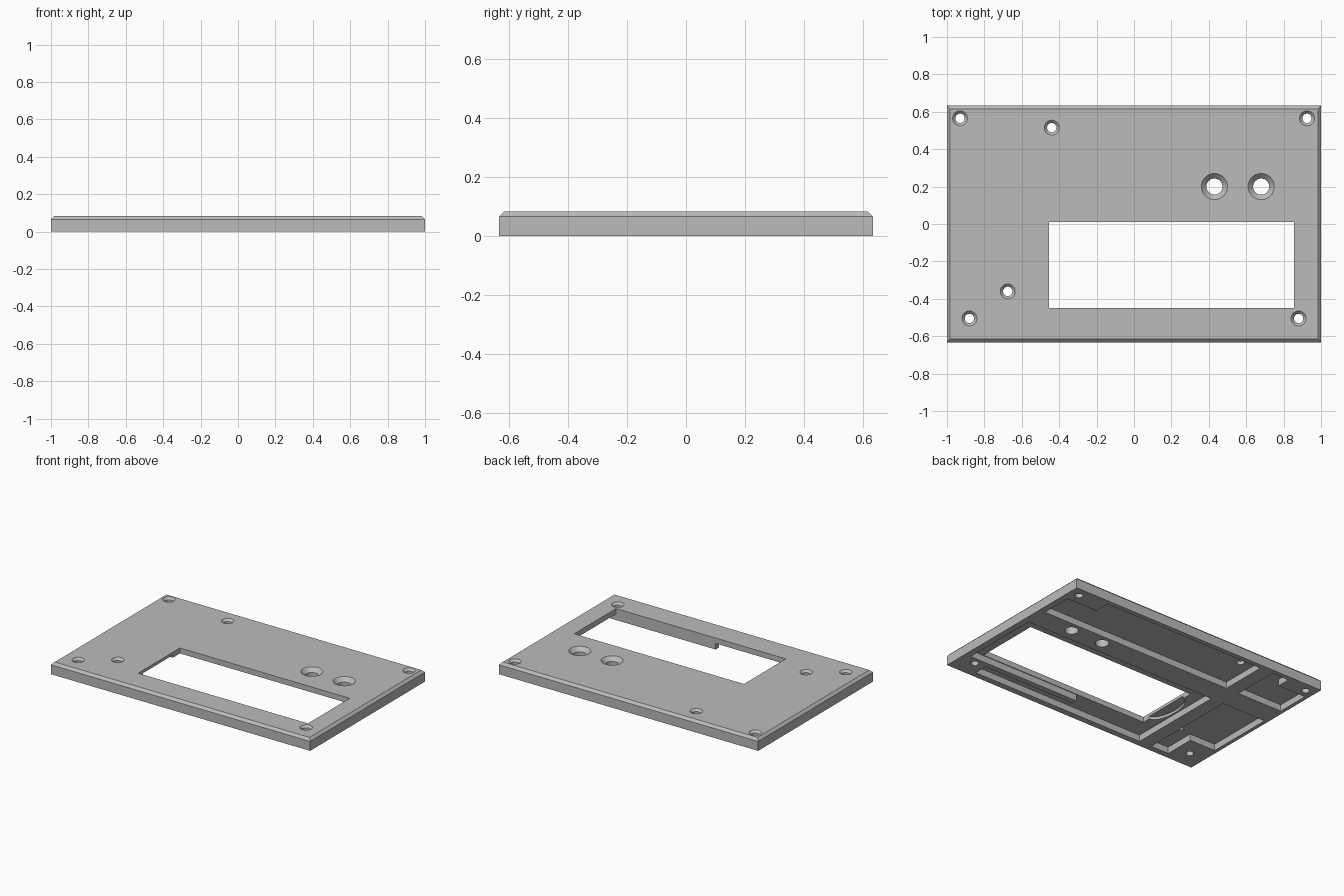
import bpy, bmesh, math

cube = bpy.data.objects.get("Cube")
if cube:
    bpy.data.objects.remove(cube, do_unlink=True)

HALF_X, HALF_Y, TOP, BEVEL, FLOOR = 1.0, 0.633, 0.083, 0.017, 0.045

grey = bpy.data.materials.new("plain_grey")
grey.use_nodes = True
colour = (0.5, 0.5, 0.5, 1)
grey.diffuse_color = colour
grey.node_tree.nodes["Principled BSDF"].inputs["Base Color"].default_value = colour


def loft(name, rings):
    """Closed solid through matching rings of 3D points, bottom to top."""
    bm = bmesh.new()
    loops = [[bm.verts.new(p) for p in ring] for ring in rings]
    n = len(loops[0])
    for low, high in zip(loops, loops[1:]):
        for i in range(n):
            j = (i + 1) % n
            bm.faces.new((low[i], low[j], high[j], high[i]))
    bm.faces.new(loops[0][::-1])
    bm.faces.new(loops[-1])
    bmesh.ops.recalc_face_normals(bm, faces=bm.faces)
    mesh = bpy.data.meshes.new(name)
    bm.to_mesh(mesh)
    bm.free()
    mesh.materials.append(grey)
    obj = bpy.data.objects.new(name, mesh)
    bpy.context.collection.objects.link(obj)
    return obj


def rect(x0, x1, y0, y1):
    return [(x0, y0), (x1, y0), (x1, y1), (x0, y1)]


def oval(x, y, rx, ry, n=40):
    return [(x + rx * math.cos(math.tau * i / n), y + ry * math.sin(math.tau * i / n))
            for i in range(n)]


def prism(name, outline, z0, z1):
    return loft(name, [[(x, y, z) for x, y in outline] for z in (z0, z1)])


def cut(target, cutter):
    cutter.hide_render = True
    mod = target.modifiers.new("cut", "BOOLEAN")
    mod.operation, mod.solver, mod.object = "DIFFERENCE", "EXACT", cutter
    bpy.context.view_layer.objects.active = target
    bpy.ops.object.modifier_apply(modifier=mod.name)
    bpy.data.objects.remove(cutter, do_unlink=True)


# Panel body with a chamfered top edge
panel = loft("cover_panel", [
    [(x, y, z) for x, y in rect(-HALF_X + d, HALF_X - d, -HALF_Y + d, HALF_Y - d)]
    for z, d in ((0, 0), (TOP - BEVEL, 0), (TOP, BEVEL))])

# Underside pockets, each notched around its screw bosses
pockets = {
    "back_pocket": [(-.53, .27), (.955, .27), (.955, .49), (.72, .49), (.72, .6), (-.53, .6)],
    "back_corner_pocket": [(-.975, .27), (-.63, .27), (-.63, .6), (-.76, .6), (-.76, .505),
                           (-.975, .505)],
    "side_pocket": [(-.775, -.59), (-.637, -.59), (-.637, .11), (-.975, .11),
                    (-.975, -.375), (-.775, -.375)],
    # Window pocket leaves the corner boss and a thin rib along the window
    "window_pocket": [(-.54, -.59), (.8, -.59), (.8, -.495), (.09, -.495), (.09, -.455),
                      (.955, -.455), (.955, .11), (-.54, .11)],
}
for name, outline in pockets.items():
    cut(panel, prism(name, outline, -.05, FLOOR))

# Curved relief beside the window, then the window opening
cut(panel, prism("curved_relief", oval(-.455, -.23, .075, .165), .03, .063))
cut(panel, prism("window_opening", rect(-.455, .855, -.45, .01), -.05, .15))

# Countersunk holes: small screws and two large ones
small = [(-.93, .565), (.925, .565), (-.44, .515), (-.675, -.36), (-.88, -.505), (.88, -.505)]
large = [(.43, .2), (.68, .2)]
for spots, inner, outer in ((small, .025, .04), (large, .043, .07)):
    flare = outer - inner
    for x, y in spots:
        steps = ((-.05, inner), (TOP - flare, inner), (TOP + .01, outer + .01))
        cut(panel, loft("hole", [[(px, py, z) for px, py in oval(x, y, r, r)]
                                 for z, r in steps]))

# Smooth the round walls only
bpy.ops.object.select_all(action="DESELECT")
panel.select_set(True)
bpy.context.view_layer.objects.active = panel
bpy.ops.object.shade_smooth_by_angle(angle=math.radians(25))
